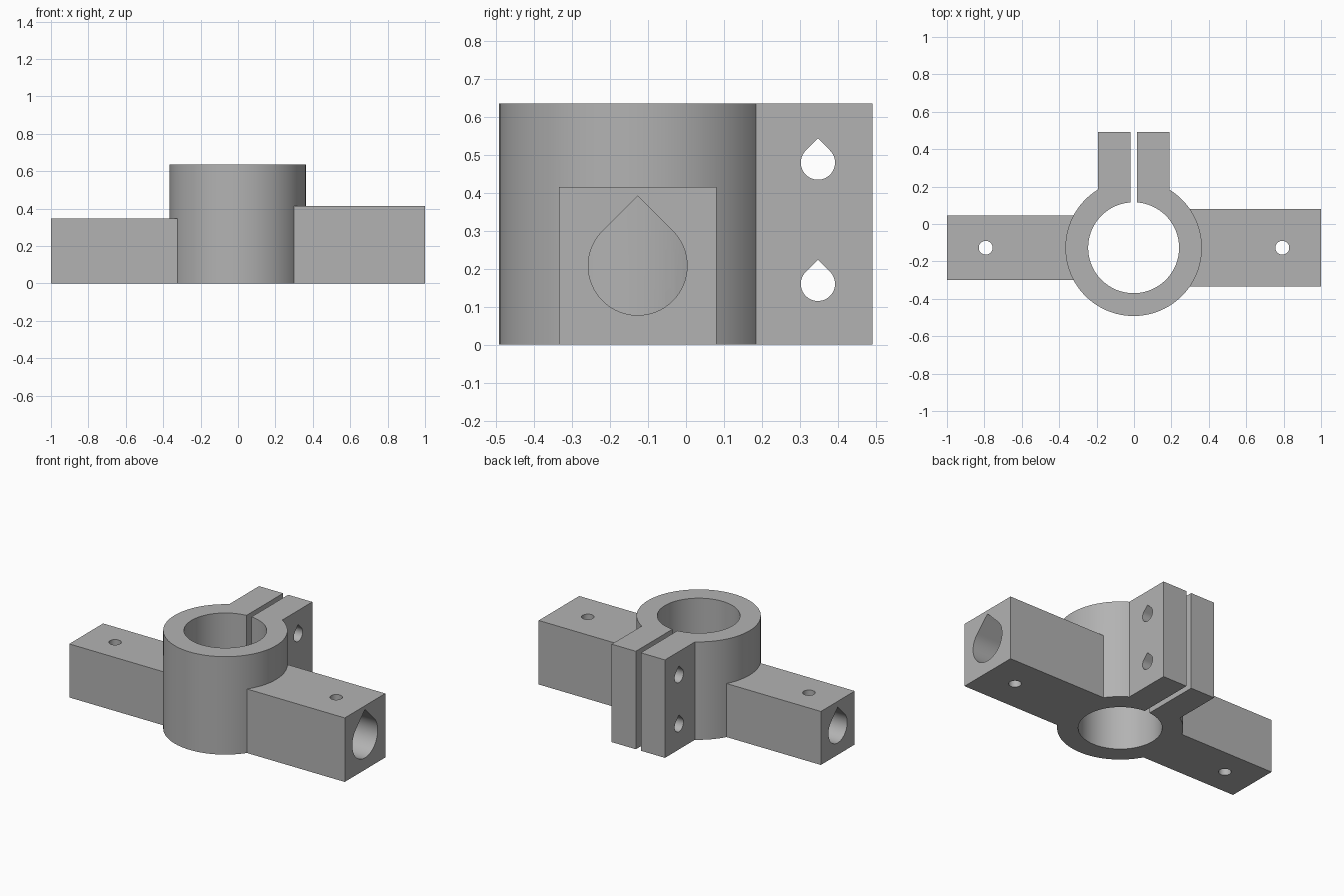
import bpy, bmesh, math
from mathutils import Matrix, Vector

if "Cube" in bpy.data.objects:
    bpy.data.objects.remove(bpy.data.objects["Cube"])

CX, CY = -0.002, -0.127      # bore axis
HEIGHT = 0.635
SEGMENTS = 96

grey = bpy.data.materials.new("plain grey")
grey.use_nodes = True
colour = (0.45, 0.45, 0.45, 1)
grey.diffuse_color = colour
grey.node_tree.nodes["Principled BSDF"].inputs["Base Color"].default_value = colour


def make_object(name, bm):
    bmesh.ops.recalc_face_normals(bm, faces=bm.faces)
    mesh = bpy.data.meshes.new(name)
    bm.to_mesh(mesh)
    bm.free()
    mesh.materials.append(grey)
    obj = bpy.data.objects.new(name, mesh)
    bpy.context.collection.objects.link(obj)
    return obj


def box(name, low, high):
    low, high = Vector(low), Vector(high)
    bm = bmesh.new()
    bmesh.ops.create_cube(bm, size=1)
    bm.transform(Matrix.Translation((low + high) / 2) @ Matrix.Diagonal((high - low).to_4d()))
    return make_object(name, bm)


def cylinder(name, x, y, radius, z0, z1, segments=SEGMENTS):
    bm = bmesh.new()
    bmesh.ops.create_cone(bm, cap_ends=True, segments=segments, radius1=radius,
                          radius2=radius, depth=z1 - z0)
    bm.transform(Matrix.Translation((x, y, (z0 + z1) / 2)))
    return make_object(name, bm)


def teardrop(name, y, z, radius, x0, x1, steps=48):
    """Round hole along x with a 45 degree pointed roof."""
    bm = bmesh.new()
    ring = [bm.verts.new((x0, y, z + radius * math.sqrt(2)))]
    for i in range(steps + 1):
        a = math.radians(135 + 270 * i / steps)
        ring.append(bm.verts.new((x0, y + radius * math.cos(a), z + radius * math.sin(a))))
    face = bm.faces.new(ring)
    result = bmesh.ops.extrude_face_region(bm, geom=[face])
    moved = [v for v in result["geom"] if isinstance(v, bmesh.types.BMVert)]
    bmesh.ops.translate(bm, vec=(x1 - x0, 0, 0), verts=moved)
    return make_object(name, bm)


def combine(target, tool, operation):
    """Apply a boolean and discard the tool."""
    tool.hide_render = True
    mod = target.modifiers.new("combine", 'BOOLEAN')
    mod.operation = operation
    mod.solver = 'EXACT'
    mod.object = tool
    bpy.context.view_layer.objects.active = target
    bpy.ops.object.modifier_apply(modifier=mod.name)
    bpy.data.objects.remove(tool)


# Collar, with the clamp ears as one lug
body = cylinder("clamp_body", CX, CY, 0.365, 0, HEIGHT)
combine(body, box("clamp_ears", (CX - 0.191, CY, 0), (CX + 0.191, 0.491, HEIGHT)), 'UNION')

# Square rod sockets: side, width, rod hole radius
for side, width, radius in ((1, 0.415, 0.13), (-1, 0.347, 0.096)):
    ends = sorted((CX + side * 0.1, side))
    socket = box("rod_socket", (ends[0], CY - width / 2, 0), (ends[1], CY + width / 2, width))
    combine(socket, teardrop("rod_hole", CY, width / 2, radius, 0, side * 1.2), 'DIFFERENCE')
    combine(socket, cylinder("set_screw_hole", side * 0.793, CY, 0.037, -0.1, 0.6, 32), 'DIFFERENCE')
    combine(body, socket, 'UNION')

# Central bore and clamping slot
combine(body, cylinder("bore", CX, CY, 0.243, -0.1, 0.8), 'DIFFERENCE')
combine(body, box("slot", (CX - 0.018, CY, -0.1), (CX + 0.018, 0.6, 0.8)), 'DIFFERENCE')

# Bolt holes through both ears
for z in (0.16, 0.479):
    combine(body, teardrop("bolt_hole", 0.347, z, 0.045, -0.4, 0.4), 'DIFFERENCE')

# Smooth curved walls, sharp edges kept
bpy.ops.object.select_all(action='DESELECT')
body.select_set(True)
bpy.context.view_layer.objects.active = body
bpy.ops.object.shade_smooth_by_angle(angle=math.radians(30))
